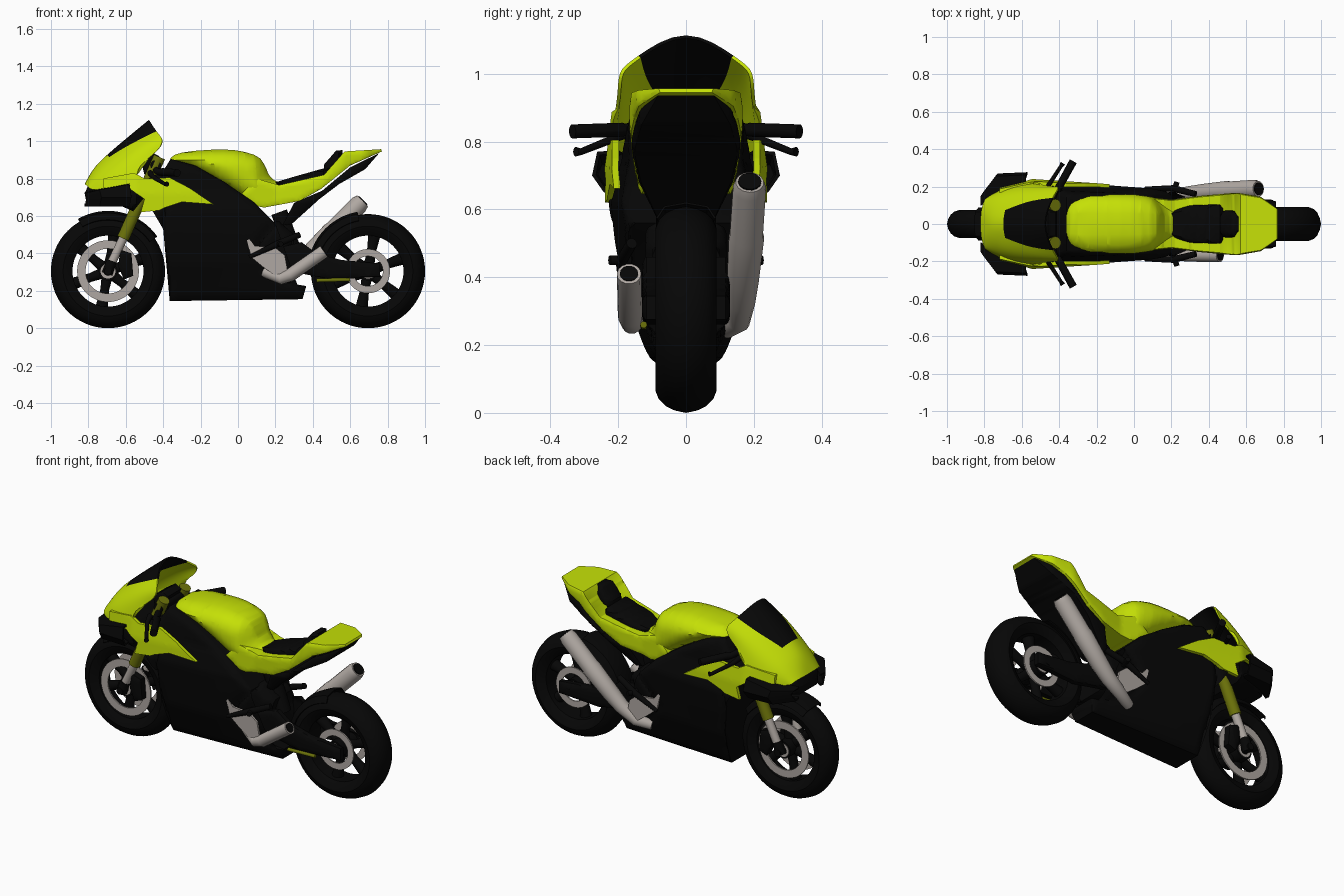
import bpy, bmesh, math
from mathutils import Vector
from mathutils.geometry import intersect_point_line

if "Cube" in bpy.data.objects:
    bpy.data.objects.remove(bpy.data.objects["Cube"])


def material(name, r, g, b):
    m = bpy.data.materials.new(name)
    m.diffuse_color = (r, g, b, 1)
    m.use_nodes = True
    m.node_tree.nodes["Principled BSDF"].inputs["Base Color"].default_value = m.diffuse_color
    return m


BLACK = material("black", .002, .002, .002)
LIME = material("lime", .56, .75, .002)
SILVER = material("silver", .43, .39, .36)
OLIVE = material("olive", .15, .17, .003)


def add_object(name, bm, *mats):
    bmesh.ops.recalc_face_normals(bm, faces=bm.faces)
    me = bpy.data.meshes.new(name)
    bm.to_mesh(me)
    bm.free()
    for m in mats:
        me.materials.append(m)
    ob = bpy.data.objects.new(name, me)
    bpy.context.collection.objects.link(ob)
    return ob


def mirror(ob):
    ob.modifiers.new("mirror", 'MIRROR').use_axis = (False, True, False)


def lerp(table, t):
    if t <= table[0][0]:
        return table[0][1]
    for (a, u), (b, v) in zip(table, table[1:]):
        if t <= b:
            return u + (v - u) * (t - a) / (b - a)
    return table[-1][1]


def chaikin(pts):
    out = []
    for (a, b), (c, d) in zip(pts, pts[1:] + pts[:1]):
        out += [(.75 * a + .25 * c, .75 * b + .25 * d), (.25 * a + .75 * c, .25 * b + .75 * d)]
    return out


def shell(name, outline, width, mat, D=.05, m=.6, thick=None, soft=0):
    """Side outline (x, z) swelled to +-width(x, z) with rounded rims; thick makes two side plates."""
    for _ in range(soft):
        outline = chaikin(outline)
    ring = [Vector((x, 0, z)) for x, z in outline]
    bm = bmesh.new()
    bm.faces.new([bm.verts.new(p) for p in ring])
    bmesh.ops.triangulate(bm, faces=bm.faces)
    for axis in (0, 2):
        n = Vector((axis == 0, 0, axis == 2))
        lo, hi = min(p[axis] for p in ring), max(p[axis] for p in ring)
        for i in range(1, int((hi - lo) / .02) + 1):
            geom = bm.verts[:] + bm.edges[:] + bm.faces[:]
            bmesh.ops.bisect_plane(bm, geom=geom, plane_co=n * (lo + i * .02 - .003), plane_no=n)

    def half(p):
        d = 9
        for a, b in zip(ring, ring[1:] + ring[:1]):
            q, t = intersect_point_line(p, a, b)
            d = min(d, (p - a.lerp(b, min(max(t, 0), 1))).length)
        k = 1 - min(d / D, 1)
        w = width(p.x, p.z) if callable(width) else width
        return w * (m + (1 - m) * math.sqrt(1 - k * k))
    old = bm.verts[:]
    ext = bmesh.ops.extrude_face_region(bm, geom=bm.faces[:], use_keep_orig=True)
    for v in [g for g in ext["geom"] if isinstance(g, bmesh.types.BMVert)]:
        v.co.y = half(v.co.copy())
    for v in old:
        h = half(v.co.copy())
        v.co.y = h - thick if thick else -h
    ob = add_object(name, bm, mat)
    if thick:
        mirror(ob)
    return ob


def revolve(name, profile, cx, mat, closed=True, a0=0, a1=360, steps=64):
    """Profile of (radius, y) turned about the wheel axle."""
    bm = bmesh.new()
    full = a1 - a0 == 360
    rows = []
    for i in range(steps if full else steps + 1):
        a = math.radians(a0 + (a1 - a0) * i / steps)
        rows.append([bm.verts.new((cx + r * math.cos(a), y, .305 + r * math.sin(a))) for r, y in profile])
    for r, s in zip(rows, rows[1:] + (rows[:1] if full else [])):
        for j in range(len(profile) - (not closed)):
            k = (j + 1) % len(profile)
            bm.faces.new((r[j], r[k], s[k], s[j]))
    return add_object(name, bm, mat)


def tube(name, pts, radii, mat, both=False):
    for s in ((1, -1) if both else (1,)):
        cu = bpy.data.curves.new(name, 'CURVE')
        cu.dimensions, cu.bevel_depth, cu.bevel_resolution, cu.use_fill_caps = '3D', 1, 5, True
        sp = cu.splines.new('POLY')
        sp.points.add(len(pts) - 1)
        for q, (x, y, z), r in zip(sp.points, pts, radii):
            q.co, q.radius = (x, y * s, z, 1), r
        cu.materials.append(mat)
        bpy.context.collection.objects.link(bpy.data.objects.new(name, cu))


def sheet(name, rows, mats, levels, thick, rule=None):
    """Half skin from rows of points, mirrored and thickened."""
    bm = bmesh.new()
    g = [[bm.verts.new(p) for p in r] for r in rows]
    for i in range(len(g) - 1):
        for j in range(len(g[0]) - 1):
            f = bm.faces.new((g[i][j], g[i][j + 1], g[i + 1][j + 1], g[i + 1][j]))
            f.material_index = rule(i, j) if rule else 0
    ob = add_object(name, bm, *mats)
    mirror(ob)
    if levels:
        sub = ob.modifiers.new("smooth", 'SUBSURF')
        sub.levels = sub.render_levels = levels
    ob.modifiers.new("thick", 'SOLIDIFY').thickness = thick


# Wheels: tyre, hub, spokes and brake discs
TYRE = [(.19, .06), (.215, .08), (.24, .09), (.265, .08), (.285, .06), (.298, .033)]
for side, cx, k, d0, d1 in (("front", -.695, .83, .12, .165), ("rear", .695, 1, .08, .118)):
    prof = [(r, y * k) for r, y in TYRE] + [(.305, 0)] + [(r, -y * k) for r, y in TYRE[::-1]]
    revolve(side + "_tyre", prof, cx, BLACK)
    revolve(side + "_hub", [(.012, -.075), (.05, -.075), (.05, .075), (.012, .075)], cx, BLACK, steps=32)
    for s in (-1, 1):
        y = .065 * s
        revolve(side + "_brake_disc", [(d0, y - .004), (d1, y - .004), (d1, y + .004), (d0, y + .004)], cx, SILVER)
        revolve(side + "_hub_ring", [(.025, y * 1.2), (.04, y * 1.2), (.04, y), (.025, y)], cx, SILVER, steps=32)
    for i in range(6):
        a = math.radians(60 * i + 20)
        c, s = math.cos(a), math.sin(a)
        tube(side + "_spoke", [(cx + c * r, 0, .305 + s * r) for r in (.03, .1, .2)], (.03, .024, .034), BLACK)
    tube(side + "_axle", [(cx, -.13, .305), (cx, .13, .305)], (.02, .02), BLACK)

# Mudguards
for name, cx, a0, a1 in (("front_mudguard", -.695, 35, 120), ("rear_hugger", .695, 100, 165)):
    ob = revolve(name, [(.275, -.088), (.31, -.065), (.322, 0), (.31, .065), (.275, .088)], cx, BLACK, False, a0, a1, 24)
    ob.modifiers.new("thick", 'SOLIDIFY').thickness = .006

# Front fork and calipers
tube("fork_outer", [(-.615, .1, .48), (-.42, .1, .915)], (.033, .033), OLIVE, True)
tube("fork_inner", [(-.68, .1, .34), (-.61, .1, .49)], (.024, .024), SILVER, True)
tube("fork_foot", [(-.7, .1, .29), (-.675, .1, .36)], (.03, .028), BLACK, True)
shell("brake_caliper", [(-.63, .42), (-.57, .4), (-.56, .28), (-.61, .26), (-.64, .33)], .12, BLACK, m=.9, thick=.04)


# Main black fairing and frame
def body_width(x, z):
    wx = lerp([(-.82, .10), (-.72, .19), (-.55, .235), (-.2, .212), (.1, .19), (.37, .165)], x)
    wz = lerp([(.14, .45), (.2, .57), (.35, .83), (.5, .94), (.62, 1), (.72, 1), (.82, .94), (.92, .82)], z)
    return wx * wz


shell("main_fairing", [(-.4, .84), (-.36, .905), (-.23, .87), (-.07, .78), (.09, .67), (.2, .56), (.13, .48),
      (.08, .4), (.125, .315), (.25, .245), (.365, .225), (.345, .155), (-.365, .145), (-.365, .26), (-.4, .53),
      (-.39, .645), (-.5, .7), (-.5, .79)],
      lambda x, z: body_width(x, z) * lerp([(.62, 1), (.74, .84), (.9, .86)], z), BLACK, D=.04, m=.85)
shell("engine", [(.03, .56), (.22, .57), (.3, .5), (.28, .42), (.3, .3), (.1, .25)], .12, BLACK)
shell("nose_intake", [(-.82, .72), (-.8, .765), (-.57, .77), (-.5, .7), (-.56, .625), (-.64, .66), (-.81, .67)],
      lambda x, z: body_width(x, z) * .93, BLACK, D=.03, m=.8)
shell("side_panel", [(-.72, .8), (-.555, .83), (-.5, .8), (-.365, .805), (-.26, .75), (-.13, .662), (-.3, .675),
      (-.39, .645), (-.42, .63), (-.52, .62), (-.5, .69), (-.58, .745), (-.72, .75)],
      lambda x, z: body_width(x, z) + .006, LIME, m=1, thick=.02)

# Nose cowl with windscreen
sheet("nose_cowl", [
    [(-.82, 0, .77), (-.82, .06, .77), (-.81, .1, .765), (-.8, .13, .755), (-.79, .14, .74)],
    [(-.775, 0, .86), (-.77, .05, .855), (-.755, .115, .835), (-.735, .165, .8), (-.72, .18, .74)],
    [(-.71, 0, .925), (-.7, .065, .915), (-.68, .145, .885), (-.66, .19, .83), (-.65, .215, .745)],
    [(-.605, 0, 1.035), (-.57, .14, .985), (-.55, .185, .945), (-.55, .207, .89), (-.555, .225, .765)],
    [(-.5, 0, 1.15), (-.43, .16, 1.04), (-.395, .2, 1.01), (-.425, .2, .945), (-.54, .212, .87)]],
    (LIME, BLACK), 2, .01, lambda i, j: int(j == 0 and i >= 2))

# Box winglets
sheet("winglet", [[(x, y0, .745 + h), (x, y1, .74 + h), (x + .01, y1 + .015, .7), (x, y1 - .02, .65), (x, y0, .655)]
      for x, y0, y1, h in ((-.82, .1, .15, -.02), (-.74, .15, .255, 0), (-.58, .2, .262, .03))], (BLACK,), 0, .012)

# Tank, tail, seat
shell("fuel_tank", [(-.36, .92), (-.28, .945), (-.1, .957), (.01, .95), (.11, .92), (.145, .87), (.17, .805),
      (.25, .76), (.15, .655), (.06, .68), (-.07, .765), (-.23, .85), (-.36, .88)],
      lambda x, z: lerp([(-.36, .14), (-.25, .165), (0, .158), (.1, .145), (.2, .1)], x), LIME, D=.1, m=.35, soft=1)


def tail_width(x, z):
    return lerp([(.02, .15), (.2, .13), (.35, .15), (.55, .168), (.68, .145), (.77, .08)], x)


shell("tail_cowl", [(.02, .72), (.09, .655), (.14, .645), (.33, .68), (.445, .745), (.6, .87), (.77, .945),
      (.765, .957), (.57, .945), (.53, .895), (.46, .82), (.22, .765), (.1, .8)], tail_width, LIME, D=.02, m=.96)
shell("undertail", [(.24, .555), (.3, .67), (.45, .735), (.6, .86), (.755, .936), (.68, .85), (.54, .77), (.435, .69),
      (.28, .55)], lambda x, z: tail_width(x, z) * lerp([(.55, .55), (.68, .9), (.75, .96)], z), BLACK, D=.02, m=.94)
shell("seat", [(.2, .78), (.3, .81), (.46, .855), (.49, .82), (.44, .78), (.22, .74)],
      lambda x, z: lerp([(.2, .07), (.3, .1), (.46, .105)], x), BLACK, D=.02, m=.8)
shell("seat_back_pad", [(.46, .875), (.525, .95), (.56, .952), (.55, .86), (.46, .82)], .075, BLACK, D=.04, m=.5)

# Handlebars, levers and dash
tube("handlebar", [(-.45, .09, .85), (-.42, .18, .835), (-.405, .19, .835), (-.325, .335, .83)],
     (.018, .018, .021, .021), BLACK, True)
tube("lever", [(-.47, .16, .83), (-.455, .21, .81), (-.39, .31, .77), (-.38, .325, .77)], (.016, .012, .01, .014), BLACK, True)
tube("fork_clamp", [(-.44, -.13, .87), (-.44, .13, .87)], (.028, .028), BLACK)
shell("dash", [(-.52, .9), (-.46, .94), (-.42, .92), (-.45, .84), (-.5, .82)], .08, BLACK, m=.8)

# Swingarm, chain, foot plates and pegs
shell("swingarm", [(.18, .42), (.34, .46), (.42, .4), (.55, .365), (.76, .345), (.76, .275), (.5, .26), (.2, .32)],
      .13, BLACK, D=.03, m=.9, thick=.028)
tube("chain", [(.42, -.125, .255), (.6, -.125, .26)], (.01, .01), OLIVE)
tube("shock", [(.22, 0, .62), (.3, 0, .4)], (.045, .045), BLACK)
shell("foot_plate", [(.04, .5), (.09, .44), (.2, .43), (.25, .39), (.27, .28), (.22, .265), (.13, .33), (.07, .38)],
      .178, SILVER, m=1, thick=.012)
tube("foot_peg", [(.21, .165, .45), (.23, .225, .45)], (.016, .014), BLACK, True)
tube("foot_lever", [(.06, .19, .38), (.21, .19, .45), (.33, .16, .5)], (.01, .018, .016), BLACK, True)

# Exhausts
tube("high_exhaust", [(.14, .12, .25), (.22, .155, .27), (.31, .163, .33), (.38, .168, .395), (.5, .178, .515),
     (.51, .178, .525), (.645, .187, .66), (.665, .188, .68)],
     (.03, .034, .042, .048, .053, .05, .05, .042), SILVER)
tube("high_exhaust_opening", [(.64, .187, .655), (.669, .188, .684)], (.034, .034), BLACK)
tube("low_exhaust", [(.14, -.12, .3), (.23, -.16, .265), (.28, -.165, .285), (.46, -.168, .41)],
     (.028, .032, .036, .036), SILVER)
tube("low_exhaust_opening", [(.45, -.168, .403), (.463, -.168, .412)], (.027, .027), BLACK)

# Turn tubes into meshes and smooth everything
bpy.ops.object.select_all(action='SELECT')
bpy.context.view_layer.objects.active = bpy.data.objects["seat"]
bpy.ops.object.convert(target='MESH')
bpy.ops.object.shade_smooth_by_angle(angle=math.radians(35))
